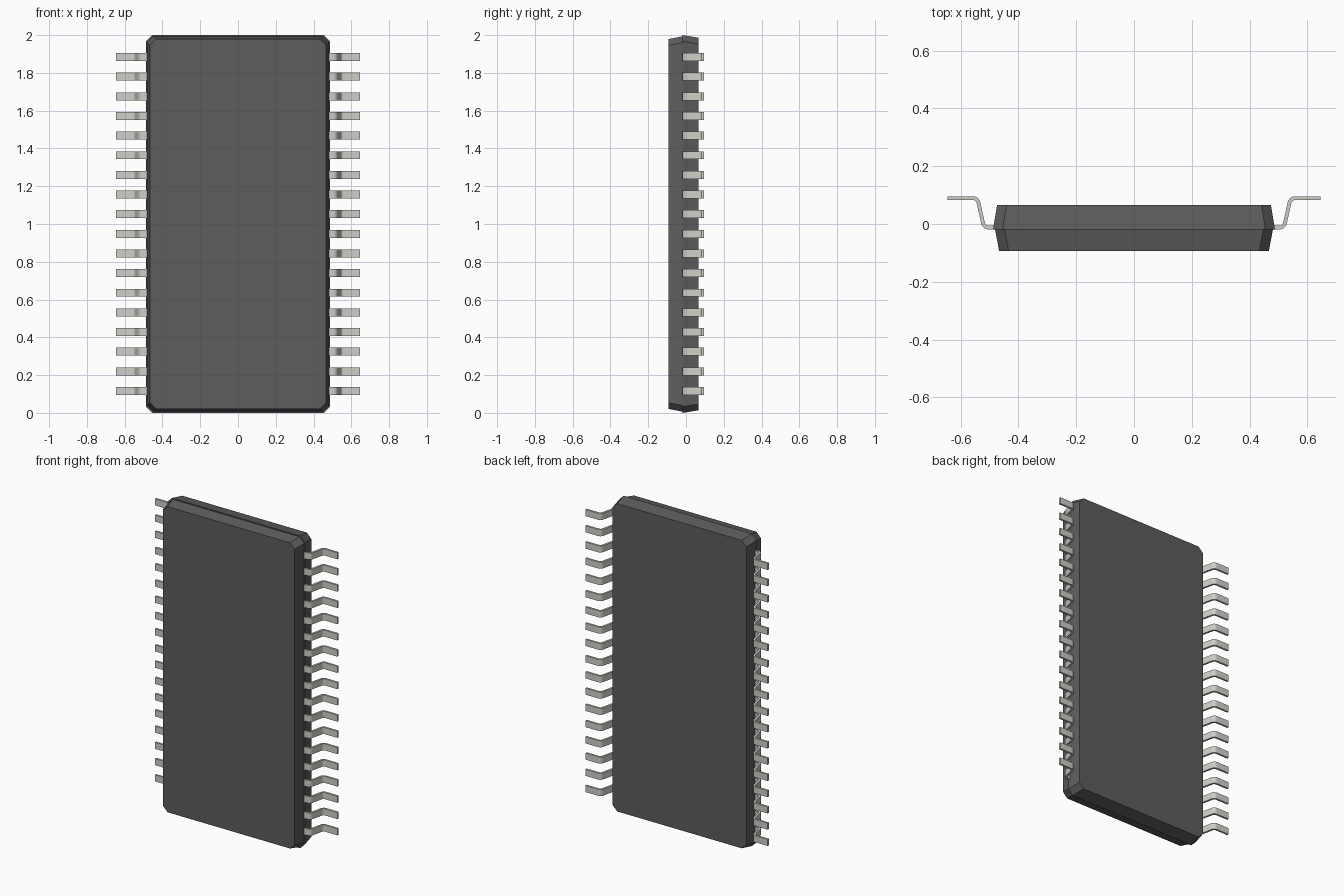
import bpy, bmesh, math
from mathutils import Vector

if "Cube" in bpy.data.objects:
    bpy.data.objects.remove(bpy.data.objects["Cube"])


def material(name, rgb):
    m = bpy.data.materials.new(name)
    m.diffuse_color = (*rgb, 1)
    m.use_nodes = True
    m.node_tree.nodes["Principled BSDF"].inputs["Base Color"].default_value = m.diffuse_color
    return m


DARK = material("dark_plastic", (0.11, 0.11, 0.11))
METAL = material("tinned_metal", (0.62, 0.62, 0.58))


def finish(name, bm, mat):
    bmesh.ops.recalc_face_normals(bm, faces=bm.faces)
    mesh = bpy.data.meshes.new(name)
    bm.to_mesh(mesh)
    bm.free()
    obj = bpy.data.objects.new(name, mesh)
    bpy.context.collection.objects.link(obj)
    mesh.materials.append(mat)
    return obj


def loft(bm, rings):
    """Closed solid through two rings of equal length."""
    a, b = [[bm.verts.new(p) for p in r] for r in rings]
    n = len(a)
    for i in range(n):
        bm.faces.new((a[i], a[(i + 1) % n], b[(i + 1) % n], b[i]))
    bm.faces.new(a)
    bm.faces.new(b[::-1])


def octagon(y, hx, hz, c=0.033):
    """Rectangle with chamfered corners, centred on z = 1."""
    pts = [(hx, hz - c), (hx - c, hz), (c - hx, hz), (-hx, hz - c),
           (-hx, c - hz), (c - hx, -hz), (hx - c, -hz), (hx, c - hz)]
    return [(x, y, 1 + z) for x, z in pts]


# package body: two tapered halves meeting at the parting line
for name, rings in (
    ("front_body_half", (octagon(-0.093, 0.467, 0.979), octagon(-0.019, 0.481, 0.993))),
    ("back_body_half", (octagon(-0.019, 0.488, 1.0), octagon(0.066, 0.474, 0.986))),
):
    bm = bmesh.new()
    loft(bm, rings)
    finish(name, bm, DARK)

# orientation mark: thin disc on the front face
bm = bmesh.new()
ring = [(-0.33 + 0.025 * math.cos(t), 1.84 + 0.025 * math.sin(t))
        for t in (i * math.tau / 24 for i in range(24))]
loft(bm, [[(x, y, z) for x, z in ring] for y in (-0.0934, -0.090)])
finish("orientation_dot", bm, DARK)

# gull-wing lead: centre line with two rounded bends, thickened
THICK, WIDTH, PITCH, COUNT = 0.013, 0.042, 0.104, 18
PATH = [Vector(p) for p in ((0.46, -0.0125), (0.519, -0.0125), (0.542, 0.0895), (0.646, 0.0895))]


def offset_side(side, bend_radius=0.02, steps=6):
    pts = []
    dirs = [(PATH[i + 1] - PATH[i]).normalized() for i in range(3)]
    normal = lambda d: Vector((-d.y, d.x))
    pts.append(PATH[0] + normal(dirs[0]) * side)
    for i in (1, 2):
        d0, d1 = dirs[i - 1], dirs[i]
        turn = math.atan2(d0.x * d1.y - d0.y * d1.x, d0.dot(d1))
        s = math.copysign(1, turn)
        start = PATH[i] - d0 * bend_radius * math.tan(abs(turn) / 2)
        centre = start + normal(d0) * s * bend_radius
        for k in range(steps + 1):
            a = math.atan2(d0.y, d0.x) + turn * k / steps
            n = Vector((-math.sin(a), math.cos(a)))
            pts.append(centre - n * s * bend_radius + n * side)
    pts.append(PATH[3] + normal(dirs[2]) * side)
    return pts


z0 = 1 - PITCH * (COUNT - 1) / 2
left, right = offset_side(THICK / 2), offset_side(-THICK / 2)
bm = bmesh.new()
# columns of four corners along the lead
cols = [[bm.verts.new((p.x, p.y, z0 + dz)) for p, dz in
         ((l, -WIDTH / 2), (l, WIDTH / 2), (r, WIDTH / 2), (r, -WIDTH / 2))]
        for l, r in zip(left, right)]
for a, b in zip(cols, cols[1:]):
    for i in range(4):
        j = (i + 1) % 4
        bm.faces.new((a[i], a[j], b[j], b[i]))
bm.faces.new(cols[0])
bm.faces.new(cols[-1][::-1])
leads = finish("leads", bm, METAL)

bpy.context.view_layer.objects.active = leads
leads.select_set(True)
bpy.ops.object.shade_smooth_by_angle(angle=math.radians(30))

# rows of leads along both long sides
arr = leads.modifiers.new("row", "ARRAY")
arr.count = COUNT
arr.use_relative_offset = False
arr.use_constant_offset = True
arr.constant_offset_displace = (0, 0, PITCH)
mir = leads.modifiers.new("both_sides", "MIRROR")
mir.use_mirror_merge = False
